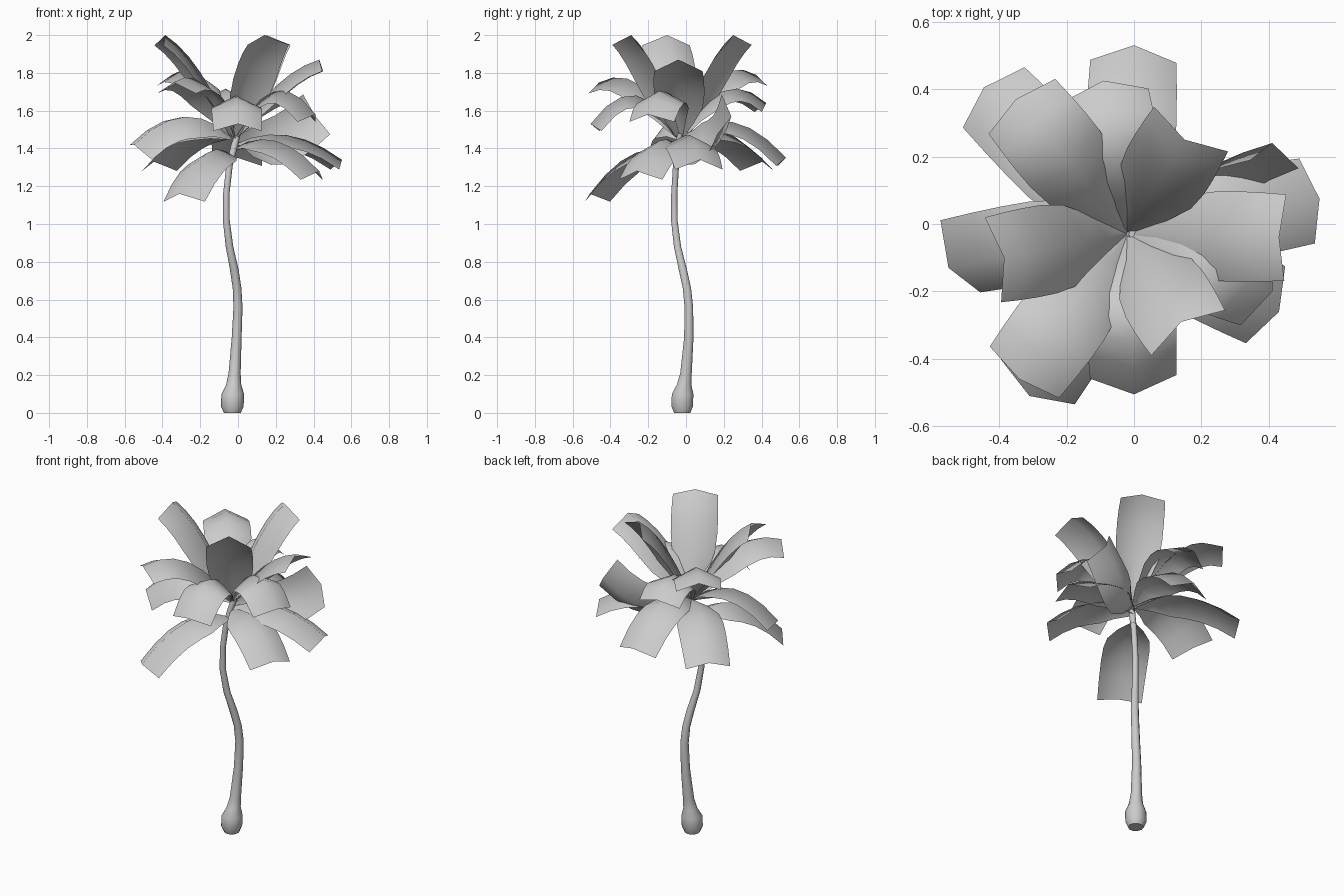
import bpy, bmesh, math
from mathutils import Vector, Matrix

cube = bpy.data.objects.get("Cube")
if cube:
    bpy.data.objects.remove(cube)

grey = bpy.data.materials.new("plain grey")
grey.use_nodes = True
grey.diffuse_color = (0.6, 0.6, 0.6, 1)
grey.node_tree.nodes["Principled BSDF"].inputs["Base Color"].default_value = (0.6, 0.6, 0.6, 1)


def finish(name, bm, angle):
    mesh = bpy.data.meshes.new(name)
    bm.to_mesh(mesh)
    bm.free()
    mesh.materials.append(grey)
    obj = bpy.data.objects.new(name, mesh)
    bpy.context.collection.objects.link(obj)
    bpy.ops.object.select_all(action='DESELECT')
    obj.select_set(True)
    bpy.context.view_layer.objects.active = obj
    bpy.ops.object.shade_smooth_by_angle(angle=math.radians(angle))
    return obj


# Curved trunk with a swollen foot: x, y, z, radius per ring
TRUNK = [(-.03, -.02, 0, .045), (-.03, -.02, .035, .06), (-.028, -.018, .1, .06),
         (-.023, -.01, .15, .04), (-.018, 0, .21, .032), (-.007, .015, .4, .026),
         (0, .015, .56, .024), (-.005, .005, .66, .023), (-.02, -.017, .76, .023),
         (-.045, -.045, .88, .02), (-.062, -.062, 1.02, .018), (-.062, -.062, 1.16, .017),
         (-.045, -.053, 1.31, .017), (-.018, -.04, 1.42, .019), (0, -.03, 1.48, .015)]
SIDES = 10
bm = bmesh.new()
rings = []
for x, y, z, r in TRUNK:
    rings.append([bm.verts.new((x + r * math.cos(2 * math.pi * i / SIDES),
                                y + r * math.sin(2 * math.pi * i / SIDES), z))
                  for i in range(SIDES)])
for low, high in zip(rings, rings[1:]):
    for i in range(SIDES):
        j = (i + 1) % SIDES
        bm.faces.new((low[i], low[j], high[j], high[i]))
bm.faces.new(rings[0][::-1])
bm.faces.new(rings[-1])
finish("trunk", bm, 50)

# Half width of a frond along its length
WIDTHS = [.012, .075, .122, .133, .134, .132, .128]


def frond(name, tip, lift, root_z=1.45, roll=0, sway=0):
    """Arched sheet: lift is the height of the bend, sway its sideways shift."""
    root, tip = Vector((-.02, -.03, root_z)), Vector(tip)
    level = Vector((0, 0, 1)).cross(tip - root).normalized()
    bend = root.lerp(tip, .48)
    bend.z = lift
    bend += level * sway
    bm = bmesh.new()
    rows = []
    last = len(WIDTHS) - 1
    for i, w in enumerate(WIDTHS):
        t = i / last
        p = root * (1 - t) ** 2 + bend * 2 * t * (1 - t) + tip * t * t
        along = ((bend - root) * (1 - t) + (tip - bend) * t).normalized()
        side = Matrix.Rotation(math.radians(roll), 3, along) @ level
        up = along.cross(side).normalized()
        drop = up * w * .5
        rows.append([bm.verts.new(q) for q in (p - side * w - drop, p, p + side * w - drop)])
    for a, b in zip(rows, rows[1:]):
        for k in range(2):
            bm.faces.new((a[k], b[k], b[k + 1], a[k + 1]))
    finish(name, bm, 80)


# Upright crown fronds
frond("upper_frond_back", (.15, .25, 2), 1.88)
frond("upper_frond_right", (-.385, -.1, 2), 1.88)
frond("upper_frond_front", (.14, -.29, 2), 1.88)
# Middle fronds
frond("middle_frond_left", (.43, -.04, 1.87), 1.8)
frond("middle_frond_back", (-.35, .37, 1.79), 1.92)
frond("middle_frond_front", (-.34, -.46, 1.75), 1.87)
# Arching fronds
frond("arching_frond_front", (0, -.505, 1.53), 1.87)
frond("arching_frond_left", (.41, -.2, 1.58), 1.89)
frond("arching_frond_back", (-.09, .425, 1.64), 1.86)
frond("arching_frond_right", (-.55, -.13, 1.42), 1.7, roll=-25)
frond("twisted_frond", (.41, .24, 1.57), 1.3, roll=-116, sway=.08)
# Drooping fronds
frond("drooping_frond_back", (0, .53, 1.35), 1.68)
frond("drooping_frond_back_right", (-.445, .405, 1.33), 1.6)
frond("drooping_frond_left", (.55, .075, 1.34), 1.56, 1.42)
frond("drooping_frond_front_left", (.43, -.26, 1.28), 1.54, 1.4)
frond("drooping_frond_front_right", (-.31, -.51, 1.16), 1.5, 1.35)
